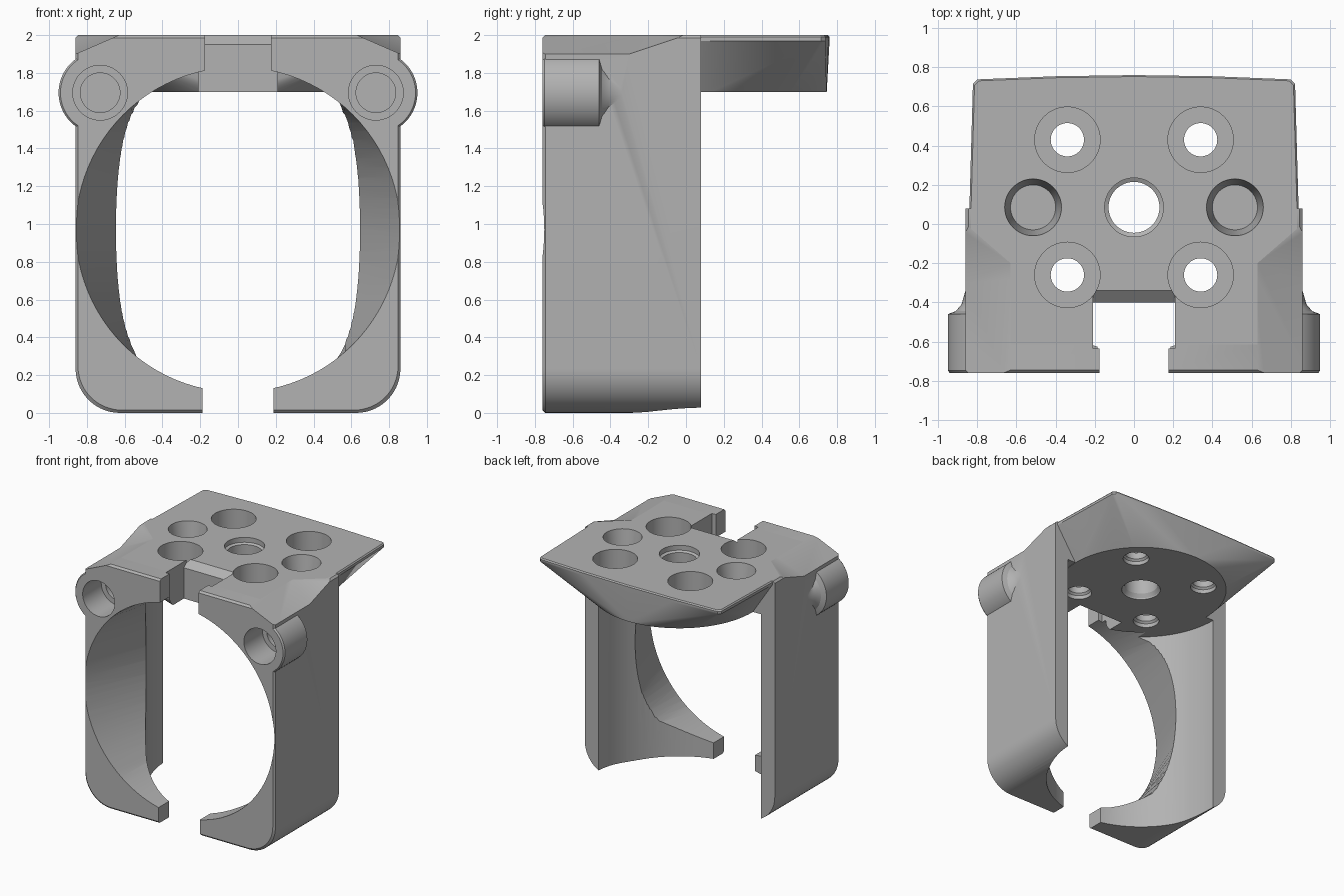
import bpy, bmesh
from math import cos, sin, pi, sqrt
from mathutils import Vector

cube = bpy.data.objects.get("Cube")
if cube:
    bpy.data.objects.remove(cube)

grey = bpy.data.materials.new("light_grey")
grey.use_nodes = True
grey.diffuse_color = (0.45, 0.45, 0.45, 1)
grey.node_tree.nodes["Principled BSDF"].inputs["Base Color"].default_value = grey.diffuse_color


def finish(name, bm):
    bmesh.ops.recalc_face_normals(bm, faces=bm.faces)
    mesh = bpy.data.meshes.new(name)
    bm.to_mesh(mesh)
    bm.free()
    mesh.materials.append(grey)
    obj = bpy.data.objects.new(name, mesh)
    bpy.context.collection.objects.link(obj)
    return obj


def loft(name, rings):
    """Closed solid skinned through rings of equal point count."""
    bm = bmesh.new()
    loops = [[bm.verts.new(p) for p in ring] for ring in rings]
    n = len(loops[0])
    for a, b in zip(loops, loops[1:]):
        for i in range(n):
            bm.faces.new((a[i], a[(i + 1) % n], b[(i + 1) % n], b[i]))
    bm.faces.new(loops[0])
    bm.faces.new(loops[-1])
    return finish(name, bm)


def lathe(name, x, c, profile, axis="Z", n=64):
    """Round solid from (radius, position) pairs; c is y for a Z axis, z for a Y axis."""
    rings = []
    for r, t in profile:
        pts = [(x + r * cos(2 * pi * i / n), c + r * sin(2 * pi * i / n)) for i in range(n)]
        rings.append([(u, v, t) if axis == "Z" else (u, t, v) for u, v in pts])
    return loft(name, rings)


def box(name, x, y, z):
    return loft(name, [[(x[0], y[0], h), (x[1], y[0], h), (x[1], y[1], h), (x[0], y[1], h)] for h in z])


def hull(name, points):
    bm = bmesh.new()
    for p in points:
        bm.verts.new(p)
    res = bmesh.ops.convex_hull(bm, input=bm.verts)
    bmesh.ops.delete(bm, geom=[v for v in res["geom_interior"] if isinstance(v, bmesh.types.BMVert)],
                     context="VERTS")
    return finish(name, bm)


def combine(target, tool, operation):
    tool.hide_render = True
    mod = target.modifiers.new("combine", "BOOLEAN")
    mod.operation, mod.object, mod.solver = operation, tool, "EXACT"
    bpy.context.view_layer.objects.active = target
    bpy.ops.object.modifier_apply(modifier=mod.name)
    bpy.data.objects.remove(tool)


FRONT, BACK, MID = -0.76, 0.08, 0.085

# Main block with rounded lower corners
R = 0.235
half = [(0.86 - R + R * sin(a), R - R * cos(a)) for a in [pi / 2 * i / 14 for i in range(15)]]
half += [(0.86, 1.985), (0.845, 2.0)]
outline = half + [(-x, z) for x, z in reversed(half)]
clamp = loft("clamp_bracket", [[(x * s, y, z + (1 - s) * (1 - z)) for x, z in outline]
             for s, y in ((0.985, FRONT), (1, FRONT + 0.015), (1, BACK))])

# Side bolt bosses with a hollow fillet at the rear
for s in (-1, 1):
    boss = lathe("bolt_boss", s * 0.73, 1.695,
                 [(0.21, FRONT), (0.22, FRONT + 0.012), (0.22, -0.46), (0.18, -0.445),
                  (0.15, -0.41), (0.13, -0.34)], "Y")
    combine(clamp, boss, "UNION")

# Front opening: a circle narrowing sideways towards the inside
first, last = [], []
for i in range(96):
    a = 2 * pi * i / 96
    x, dz = 0.86 * cos(a), 0.86 * sin(a)
    w = min(abs(x), 0.64 * sqrt(1 - (dz / 1.2) ** 2))
    first.append((x, FRONT - 0.001, 0.97 + dz))
    last.append((w if x > 0 else -w, -0.25, 0.97 + dz))
combine(clamp, loft("opening", [first, last]), "DIFFERENCE")

# Upright round cavity and the gap between the lower jaws
combine(clamp, lathe("cavity", 0, MID, [(0.735, -0.5), (0.735, 1.7)], n=96), "DIFFERENCE")
combine(clamp, box("jaw_gap", (-0.187, 0.187), (-1, 0.5), (-0.5, 1)), "DIFFERENCE")

# Top plate flaring from a round underside to a broad rim
edge = [(0.84, -0.62), (0.84, BACK), (0.822, 0.715), (0.8, 0.738), (0.4, 0.754), (0, 0.76)]
rim = [(s * x * k, y * k, z) for s in (-1, 1) for x, y in edge
       for k, z in ((1, 1.97), (1, 1.99), (0.99, 2.0))]
disc = [(0.66 * cos(2 * pi * i / 96), MID + 0.66 * sin(2 * pi * i / 96), 1.698) for i in range(96)]
combine(clamp, hull("top_plate", rim + disc), "UNION")

# Front slot, its chamfered rear edge, and the narrower mouth
slot = loft("slot", [[(-0.21, y, z), (0.21, y, z), (0.21, -0.635, z), (-0.21, -0.635, z)]
                     for y, z in ((-0.4, 1.5), (-0.4, 1.95), (-0.34, 2.0), (-0.34, 2.2))])
combine(clamp, slot, "DIFFERENCE")
combine(clamp, box("mouth", (-0.175, 0.175), (-1, -0.6), (1.5, 2.2)), "DIFFERENCE")

# Sloped shoulders at the front upper corners
for s in (-1, 1):
    wedge = [(0.4, -0.1, 2.1), (0.4, -1, 2.1), (1.09, -0.4, 1.8), (1.09, -1, 1.8),
             (1.09, 0.5, 2.1), (1.09, -1, 2.1)]
    combine(clamp, hull("shoulder", [(s * x, y, z) for x, y, z in wedge]), "DIFFERENCE")

# Holes in the plate and bosses
for s in (-1, 1):
    for y in (0.43, -0.26):
        bore = lathe("screw_hole", s * 0.34, y, [(0.1, 1.6), (0.1, 1.73), (0.085, 1.745), (0.085, 1.8),
                                                 (0.167, 1.8), (0.167, 2.1)], n=48)
        combine(clamp, bore, "DIFFERENCE")
    dimple = lathe("dimple", s * 0.515, MID, [(0.115, 1.8), (0.145, 2.0), (0.145, 2.1)], n=48)
    combine(clamp, dimple, "DIFFERENCE")
    bolt = lathe("bolt_hole", s * 0.73, 1.695, [(0.145, -1), (0.145, -0.52), (0.105, -0.52),
                                                (0.105, -0.46)], "Y", 48)
    combine(clamp, bolt, "DIFFERENCE")
centre = lathe("centre_hole", 0, MID, [(0.15, 1.6), (0.15, 1.71), (0.13, 1.74), (0.13, 1.95),
                                       (0.15, 1.96), (0.15, 2.1)], n=48)
combine(clamp, centre, "DIFFERENCE")

bpy.ops.object.select_all(action="DESELECT")
clamp.select_set(True)
bpy.context.view_layer.objects.active = clamp
bpy.ops.object.shade_smooth_by_angle(angle=0.5)
